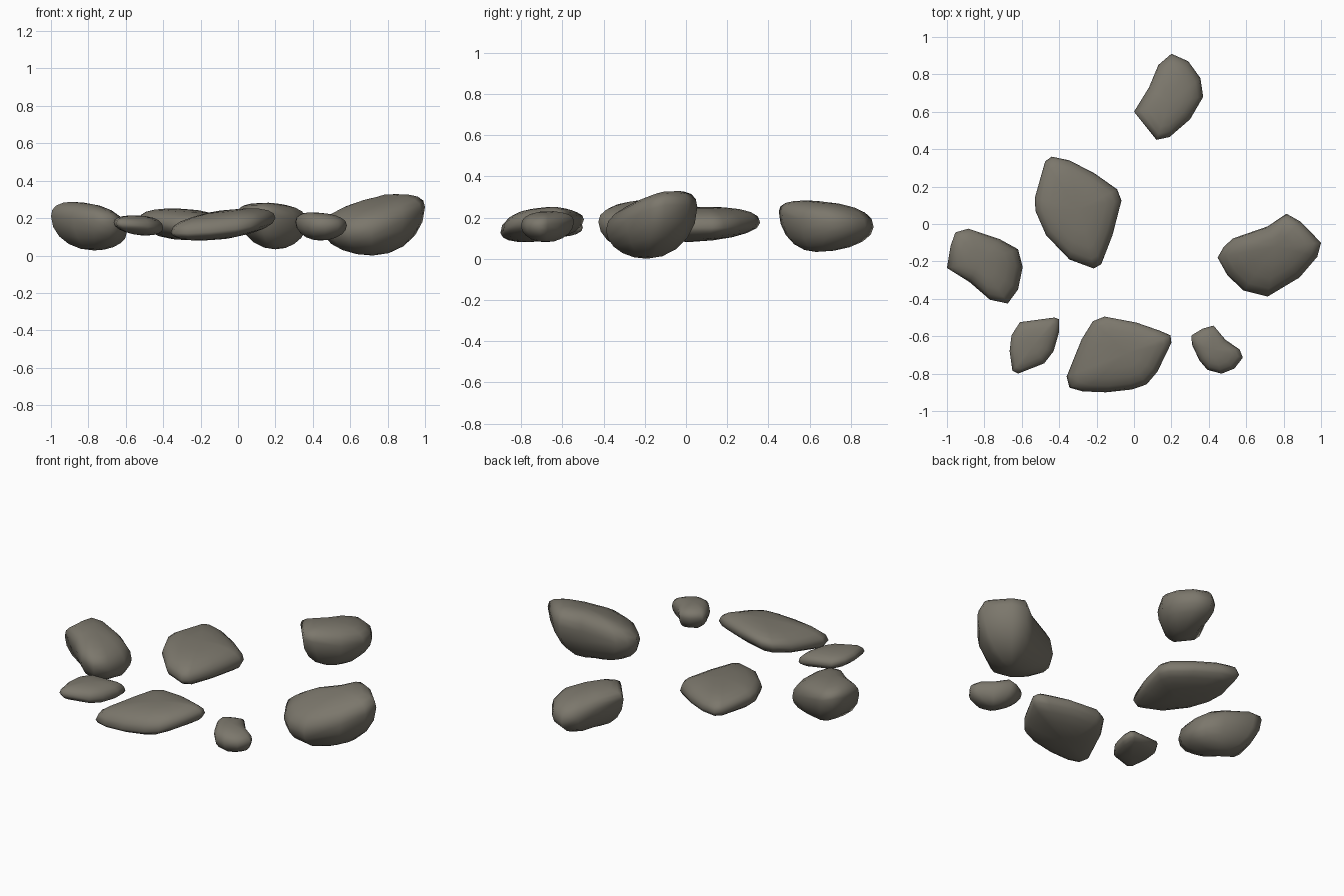
import bpy, bmesh, math

stone = bpy.data.materials.new("grey_brown_stone")
stone.diffuse_color = (0.2, 0.185, 0.15, 1)
STEPS = 5


def rock(name, outline, top, bottom, p_top=2.4, p_bot=2.0):
    """Loft the widest outline (x, y, z) to a tilted crown and base.
    top / bottom = (x, y, z, slope_x, slope_y)."""
    bm = bmesh.new()
    rim = [bm.verts.new(p) for p in outline]
    n = len(rim)
    for (cx, cy, cz, sx, sy), p in ((top, p_top), (bottom, p_bot)):
        prev = rim
        for k in range(1, STEPS):
            a = math.pi / 2 * k / STEPS
            s, t = math.cos(a) ** (2 / p), math.sin(a) ** (2 / p)
            ring = []
            for x, y, z in outline:
                px, py = cx + (x - cx) * s, cy + (y - cy) * s
                cap = cz + sx * (px - cx) + sy * (py - cy)
                ring.append(bm.verts.new((px, py, z + (cap - z) * t)))
            for i in range(n):
                j = (i + 1) % n
                bm.faces.new((prev[i], prev[j], ring[j], ring[i]))
            prev = ring
        tip = bm.verts.new((cx, cy, cz))
        for i in range(n):
            bm.faces.new((prev[i], prev[(i + 1) % n], tip))
    bmesh.ops.recalc_face_normals(bm, faces=bm.faces)
    for f in bm.faces:
        f.smooth = True
    me = bpy.data.meshes.new(name)
    bm.to_mesh(me)
    bm.free()
    me.materials.append(stone)
    bpy.context.collection.objects.link(bpy.data.objects.new(name, me))


# wedge-shaped rock at the back
rock("back_rock",
     [(0, .60, .23), (.08, .73, .2), (.13, .85, .17), (.2, .91, .155), (.29, .87, .16), (.355, .78, .17),
      (.37, .68, .18), (.30, .56, .19), (.19, .465, .22), (.12, .45, .23)],
     (.19, .65, .278, -.05, -.07), (.2, .63, .033, 0, 0))

# broad flat slab in the middle
rock("middle_slab",
     [(-.44, .36, .175), (-.475, .335, .18), (-.53, .14, .19), (-.527, .07, .19), (-.47, -.06, .18),
      (-.345, -.19, .16), (-.215, -.238, .15), (-.175, -.215, .15), (-.115, -.06, .15), (-.067, .125, .15),
      (-.09, .185, .15), (-.21, .27, .16), (-.345, .34, .17)],
     (-.3, .08, .25, -.04, 0), (-.27, .03, .082, 0, .03))

# chunky rock on the left
rock("left_rock",
     [(-.885, -.025, .22), (-.955, -.045, .24), (-.98, -.115, .23), (-1, -.235, .21), (-.88, -.31, .2),
      (-.77, -.405, .19), (-.675, -.425, .18), (-.62, -.35, .15), (-.595, -.23, .12), (-.62, -.135, .13),
      (-.72, -.08, .18)],
     (-.82, -.2, .282, -.12, 0), (-.77, -.2, .027, 0, 0))

# thin small slab at the front left
rock("front_left_slab",
     [(-.425, -.5, .15), (-.4, -.51, .145), (-.4, -.575, .145), (-.43, -.68, .15), (-.48, -.745, .155),
      (-.62, -.8, .165), (-.65, -.785, .17), (-.665, -.68, .175), (-.655, -.595, .175), (-.61, -.525, .17)],
     (-.54, -.65, .214, -.03, 0), (-.52, -.64, .108, -.08, 0))

# large tilted slab at the front
rock("front_slab",
     [(-.158, -.495, .19), (-.22, -.52, .18), (-.28, -.617, .15), (-.36, -.815, .122), (-.345, -.875, .12),
      (-.275, -.895, .118), (-.15, -.9, .125), (-.013, -.885, .14), (.067, -.858, .155), (.125, -.79, .175),
      (.2, -.635, .2), (.195, -.595, .2), (.136, -.57, .2), (.013, -.527, .2)],
     (-.04, -.69, .244, .09, .05), (-.12, -.72, .085, .06, .05))

# pebble at the front right
rock("front_right_pebble",
     [(.425, -.543, .18), (.366, -.56, .18), (.307, -.596, .18), (.31, -.645, .175), (.35, -.73, .165),
      (.393, -.78, .16), (.468, -.8, .16), (.537, -.773, .16), (.582, -.714, .16), (.564, -.67, .165),
      (.49, -.62, .17)],
     (.42, -.67, .23, -.06, 0), (.44, -.68, .08, 0, 0))

# tall tilted rock on the right
rock("right_rock",
     [(.447, -.18, .15), (.478, -.125, .16), (.527, -.078, .17), (.714, -.013, .22), (.815, .055, .25),
      (.89, .013, .26), (1, -.1, .26), (.98, -.175, .24), (.885, -.286, .19), (.714, -.388, .14),
      (.586, -.356, .13), (.5, -.275, .13)],
     (.76, -.12, .312, .15, .2), (.72, -.19, 0, 0, 0))
